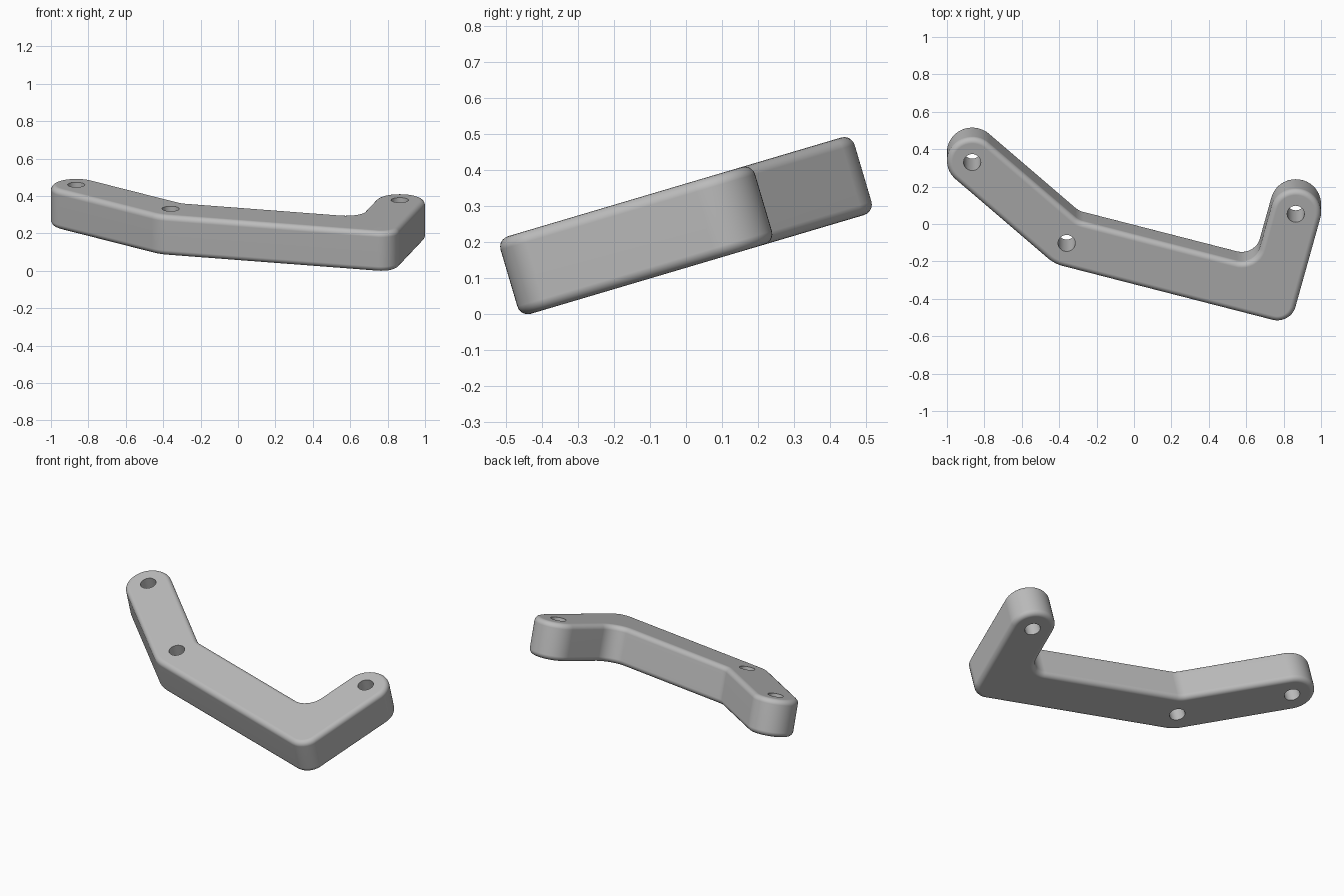
import bpy, bmesh, math
from mathutils import Vector, Matrix

if "Cube" in bpy.data.objects:
    bpy.data.objects.remove(bpy.data.objects["Cube"])

THICK, HALF, RIM, HOLE = 0.224, 0.135, 0.03, 0.046
TILT = math.radians(16.5)

# Centre line of the bent arm: left end, bend, corner, right end
path = [Vector(p) for p in ((-0.865, 0.378), (-0.36, -0.073),
                            (0.742, -0.368), (0.865, 0.09))]
holes = [path[0], path[1], path[3]]

mat = bpy.data.materials.new("plain grey")
mat.use_nodes = True
grey = (0.5, 0.5, 0.5, 1)
mat.diffuse_color = grey
mat.node_tree.nodes["Principled BSDF"].inputs["Base Color"].default_value = grey


def left_of(a, b):
    d = (b - a).normalized()
    return Vector((-d.y, d.x))


def fillet(a, b, c, side, radius, steps=10):
    """Rounded corner of the path offset to one side (+1 left, -1 right)."""
    n1, n2 = left_of(a, b), left_of(b, c)
    turn = 1 if n1.cross(n2) > 0 else -1
    bis = (n1 + n2).normalized()
    # arc centre lies inside the turn, at the fillet radius from both edges
    centre = b + bis * (side * HALF + turn * radius) / bis.dot(n1)
    return [centre - turn * radius * n1.lerp(n2, i / steps).normalized()
            for i in range(steps + 1)]


def round_end(centre, start, steps=24):
    """Half circle running clockwise from the start direction."""
    return [centre + HALF * (Matrix.Rotation(-math.pi * i / steps, 2) @ start)
            for i in range(steps + 1)]


# Outline, clockwise: back edge, right end, front edge, left end
p0, p1, p2, p3 = path
outline = fillet(p0, p1, p2, 1, 0.1) + fillet(p1, p2, p3, 1, 0.1)
outline += round_end(p3, left_of(p2, p3))
outline += fillet(p1, p2, p3, -1, 0.1)[::-1] + fillet(p0, p1, p2, -1, 0.2)[::-1]
outline += round_end(p0, -left_of(p0, p1))

# Plate with rounded rims
bm = bmesh.new()
base = bm.faces.new([bm.verts.new((p.x, p.y, -THICK / 2)) for p in outline])
top = bmesh.ops.extrude_face_region(bm, geom=[base])["geom"]
bmesh.ops.translate(bm, vec=(0, 0, THICK),
                    verts=[v for v in top if isinstance(v, bmesh.types.BMVert)])
bmesh.ops.recalc_face_normals(bm, faces=bm.faces)
rims = [e for e in bm.edges if abs(e.verts[0].co.z - e.verts[1].co.z) < 1e-4]
bmesh.ops.bevel(bm, geom=rims, offset=RIM, segments=5, profile=0.5,
                affect='EDGES')
mesh = bpy.data.meshes.new("bent_arm")
bm.to_mesh(mesh)
bm.free()
mesh.materials.append(mat)
arm = bpy.data.objects.new("bent_arm", mesh)
bpy.context.collection.objects.link(arm)

# Bolt holes
bpy.context.view_layer.objects.active = arm
for p in holes:
    bpy.ops.mesh.primitive_cylinder_add(vertices=32, radius=HOLE, depth=1,
                                        location=(p.x, p.y, 0))
    cutter = bpy.context.object
    cutter.name = "hole_cutter"
    cutter.hide_render = True
    cutter.data.materials.append(mat)
    cut = arm.modifiers.new("hole", 'BOOLEAN')
    cut.operation, cut.solver, cut.object = 'DIFFERENCE', 'EXACT', cutter
    bpy.context.view_layer.objects.active = arm
    bpy.ops.object.modifier_apply(modifier=cut.name)
    bpy.data.objects.remove(cutter)

# Tilt the plate back and stand it on the ground, centred
mesh = arm.data
mesh.transform(Matrix.Rotation(TILT, 4, 'X'))
low = [min(v.co[i] for v in mesh.vertices) for i in range(3)]
high = [max(v.co[i] for v in mesh.vertices) for i in range(3)]
mesh.transform(Matrix.Translation((-(low[0] + high[0]) / 2,
                                   -(low[1] + high[1]) / 2, -low[2])))

bpy.ops.object.select_all(action='DESELECT')
arm.select_set(True)
bpy.ops.object.shade_smooth_by_angle(angle=math.radians(35))
weighted = arm.modifiers.new("even_shading", 'WEIGHTED_NORMAL')
weighted.keep_sharp = True
